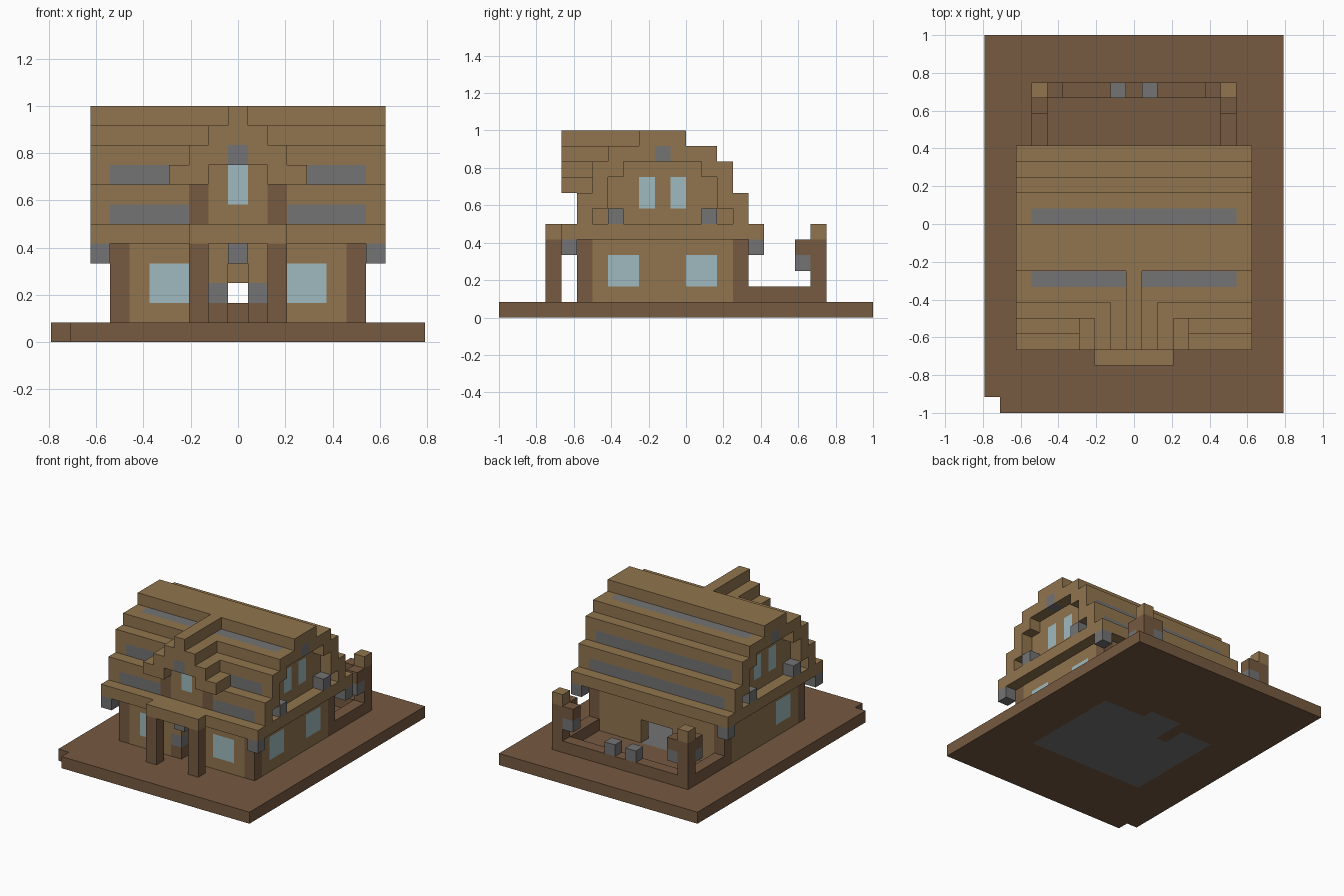
import bpy
import bmesh
import math
from mathutils import Vector

cube = bpy.data.objects.get("Cube")
if cube:
    bpy.data.objects.remove(cube, do_unlink=True)

UNIT = 1 / 12
PALETTE = {
    "light_wood": (0.285, 0.178, 0.077),
    "dark_wood": (0.18, 0.1, 0.052),
    "stone": (0.175, 0.172, 0.177),
    "glass": (0.35, 0.49, 0.52),
}
NAMES = list(PALETTE)
materials = []
for name, rgb in PALETTE.items():
    mat = bpy.data.materials.new(name)
    mat.use_nodes = True
    mat.diffuse_color = (*rgb, 1)
    bsdf = mat.node_tree.nodes["Principled BSDF"]
    bsdf.inputs["Base Color"].default_value = (*rgb, 1)
    bsdf.inputs["Roughness"].default_value = 0.9
    materials.append(mat)
WOOD, DARK, STONE, GLASS = range(4)

# Block grid: cell -> (part, colour). Ranges are inclusive.
cells = {}


def span(r):
    return range(r[0], r[1] + 1) if isinstance(r, tuple) else (r,)


def fill(part, colour, x, y, z):
    for i in span(x):
        for j in span(y):
            for k in span(z):
                cells[i, j, k] = (part, colour)


def carve(x, y, z):
    for i in span(x):
        for j in span(y):
            for k in span(z):
                cells.pop((i, j, k), None)


def pair(part, colour, x, y, z):
    """Fill the same blocks on both sides."""
    a, b = x if isinstance(x, tuple) else (x, x)
    fill(part, colour, (a, b), y, z)
    fill(part, colour, (-b, -a), y, z)


# Ground slab with a missing corner and a stone floor
fill("base", DARK, (-9, 9), (-12, 11), 0)
carve(-9, -12, 0)
fill("floor", STONE, (-5, 5), (-6, 2), 0)
fill("floor", STONE, (-1, 1), 3, 0)
fill("base", DARK, -2, (1, 2), 0)

# Ground storey
fill("walls", WOOD, (-6, 6), (-7, 3), (1, 4))
carve((-5, 5), (-6, 2), (1, 4))
for y in (-7, 3):
    pair("corner_posts", DARK, 6, y, (1, 4))
pair("front_windows", GLASS, (3, 4), -7, (2, 3))
pair("side_windows", GLASS, 6, (-5, -4), (2, 3))
fill("side_windows", GLASS, 6, (0, 1), (2, 3))

# Front and back doorways
carve(0, -7, (1, 3))
pair("door_frame", DARK, 1, -7, 1)
pair("door_frame", STONE, 1, -7, 2)
carve((-1, 1), 3, (1, 2))

# Stepped roof: (height range, front row, back row)
for z, front, back in ((5, -8, 4), ((6, 7), -7, 3), ((8, 9), -6, 2),
                       (10, -5, 1), (11, -3, -1)):
    fill("roof", WOOD, (-7, 7), (front, back), z)
# Gable ends set back under the roof edge
for z, front, back in ((6, -6, 2), ((7, 8), -5, 1), (9, -4, 0)):
    for x in (-7, 7):
        carve(x, (front, back), z)
# Stone bands along the roof steps
for z, front, back in ((6, -7, 3), (8, -6, 2), (10, -4, 0)):
    for y in (front, back):
        fill("roof_bands", STONE, (-6, 6), y, z)
pair("gable_keystones", STONE, 7, -2, 10)
for y in (-3, -1):
    pair("gable_windows", GLASS, 6, y, (7, 8))

# Front dormer
for z, half, back in ((8, 3, -7), (9, 2, -7), (10, 1, -6), (11, 0, -4)):
    fill("dormer", WOOD, (-half, half), (-8, back), z)
carve((-1, 1), -8, 8)
fill("dormer", WOOD, (-1, 1), -7, (6, 7))
pair("dormer_posts", DARK, 2, -7, (6, 7))
fill("dormer_window", GLASS, 0, -7, (7, 8))
fill("dormer_keystone", STONE, 0, -8, 9)

# Porch
fill("porch_roof", WOOD, (-2, 2), -9, 5)
pair("porch_posts", DARK, 2, -9, (1, 4))
fill("porch_lantern", STONE, 0, -8, 4)

# Blocks hung under the eaves and set on the gable ledges
for y in (-8, 4):
    pair("eave_blocks", STONE, 7, y, 4)
for y in (-5, 1):
    pair("ledge_blocks", STONE, 7, y, 6)

# Back yard
pair("yard_wall", DARK, 6, (4, 8), 1)
fill("yard_wall", DARK, (-6, 6), 8, 1)
pair("yard_posts", DARK, 6, 8, (1, 4))
pair("yard_post_caps", WOOD, 6, 8, 5)
for x, y in ((6, 7), (5, 8)):
    pair("yard_brackets", DARK, x, y, 4)
    pair("yard_lanterns", STONE, x, y, 3)
pair("yard_wall_blocks", STONE, 1, 8, 2)

# Skin the exposed block sides, one object per part
DIRECTIONS = [Vector(d) * s for d in ((1, 0, 0), (0, 1, 0), (0, 0, 1)) for s in (1, -1)]


def build(part):
    bm = bmesh.new()
    corners = {}
    for cell, (owner, colour) in cells.items():
        if owner != part:
            continue
        centre = Vector(cell) + Vector((0, 0.5, 0.5))
        for d in DIRECTIONS:
            if tuple(int(c + e) for c, e in zip(cell, d)) in cells:
                continue
            u = Vector((d.y, d.z, d.x))
            v = d.cross(u)
            ring = []
            for a, b in ((1, 1), (-1, 1), (-1, -1), (1, -1)):
                p = centre + (d + u * a + v * b) / 2
                key = tuple(round(c * 2) for c in p)
                if key not in corners:
                    corners[key] = bm.verts.new(p * UNIT)
                ring.append(corners[key])
            bm.faces.new(ring).material_index = colour
    bmesh.ops.dissolve_limit(bm, angle_limit=math.radians(1), verts=bm.verts,
                             edges=bm.edges, delimit={'MATERIAL'})
    mesh = bpy.data.meshes.new(part)
    bm.to_mesh(mesh)
    bm.free()
    for mat in materials:
        mesh.materials.append(mat)
    bpy.context.collection.objects.link(bpy.data.objects.new(part, mesh))


for part in sorted({owner for owner, _ in cells.values()}):
    build(part)
